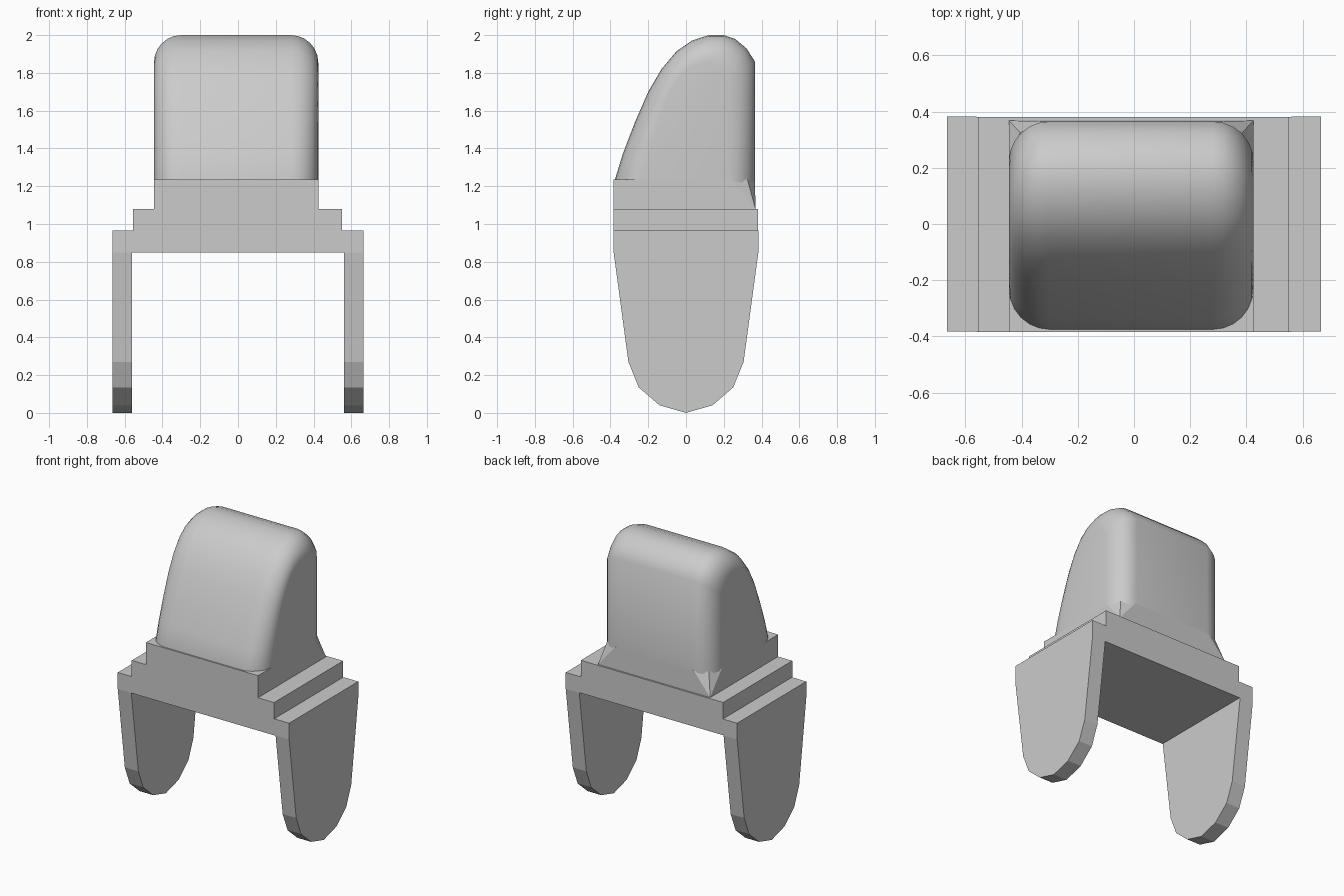
import bpy, bmesh, math

cube = bpy.data.objects.get("Cube")
if cube:
    bpy.data.objects.remove(cube, do_unlink=True)

grey = bpy.data.materials.new("plain grey")
grey.use_nodes = True
COLOR = (0.6, 0.6, 0.6, 1)
grey.diffuse_color = COLOR
grey.node_tree.nodes["Principled BSDF"].inputs["Base Color"].default_value = COLOR


def finish(name, bm):
    bmesh.ops.recalc_face_normals(bm, faces=bm.faces)
    mesh = bpy.data.meshes.new(name)
    bm.to_mesh(mesh)
    bm.free()
    mesh.materials.append(grey)
    ob = bpy.data.objects.new(name, mesh)
    bpy.context.collection.objects.link(ob)
    return ob


def loft(name, rings):
    """Skin equal-length rings and close both ends."""
    bm = bmesh.new()
    loops = [[bm.verts.new(p) for p in ring] for ring in rings]
    n = len(loops[0])
    for a, b in zip(loops, loops[1:]):
        for i in range(n):
            j = (i + 1) % n
            bm.faces.new((a[i], a[j], b[j], b[i]))
    bm.faces.new(loops[0])
    bm.faces.new(loops[-1])
    return finish(name, bm)


def rect(x0, x1, y0, y1, z):
    return [(x0, y0, z), (x1, y0, z), (x1, y1, z), (x0, y1, z)]


FRONT, BACK = -0.385, 0.38

# Saddle: side plates with rounded lower ends, joined by a bridge
half = [(0.14, 0.04), (0.25, 0.135), (0.305, 0.27), (0.383, 0.85), (0.383, 0.965)]
outline = [(0, 0)] + half + [(-y, z) for y, z in reversed(half)]
for side, name in ((1, "left_leg"), (-1, "right_leg")):
    loft(name, [[(side * x, y, z) for y, z in outline] for x in (0.56, 0.665)])
loft("bridge", [rect(-0.56, 0.56, FRONT, BACK, z) for z in (0.85, 0.965)])
loft("step", [rect(-0.555, 0.55, FRONT, BACK, z) for z in (0.965, 1.08)])

# Plinth: square at the front, its back corners tapering into the housing
LEFT, RIGHT = 0.425, -0.445
bm = bmesh.new()
points = rect(RIGHT, LEFT, FRONT, 0.368, 1.08)
points += [(x, FRONT, 1.235) for x in (RIGHT, LEFT)]
points += [(x, 0.24, 1.235) for x in (RIGHT, LEFT)]
points += [(x, 0.365, 1.235) for x in (RIGHT + 0.13, LEFT - 0.13)]
points += [(x, 0.325, 1.235) for x in (RIGHT + 0.04, LEFT - 0.04)]
bmesh.ops.convex_hull(bm, input=[bm.verts.new(p) for p in points])
finish("plinth", bm)

# Housing: sloping front and rounded crown, pulled in towards each side
profile = [(-0.375, 1.15), (-0.375, 1.24), (-0.335, 1.37), (-0.27, 1.54),
           (-0.2, 1.7), (-0.13, 1.82), (-0.05, 1.915), (0.03, 1.97),
           (0.12, 2.0), (0.2, 2.0), (0.26, 1.98), (0.32, 1.93),
           (0.365, 1.86), (0.365, 1.15)]
R = 0.145
STEPS = 6
stations = []
for k in range(STEPS + 1):
    a = math.radians(90 * k / STEPS)
    stations.append((R * math.sin(a), R * (1 - math.cos(a))))


def inset_ring(x, d):
    sy, sz = 1 - d / 0.375, 1 - d / 0.85
    return [(x, y * sy, 1.15 + (z - 1.15) * sz) for y, z in profile]


rings = [inset_ring(RIGHT + R - x, d) for x, d in reversed(stations)]
rings += [inset_ring(LEFT - R + x, d) for x, d in stations]
housing = loft("housing", rings)
bpy.ops.object.select_all(action="DESELECT")
housing.select_set(True)
bpy.context.view_layer.objects.active = housing
bpy.ops.object.shade_smooth_by_angle(angle=math.radians(35))
